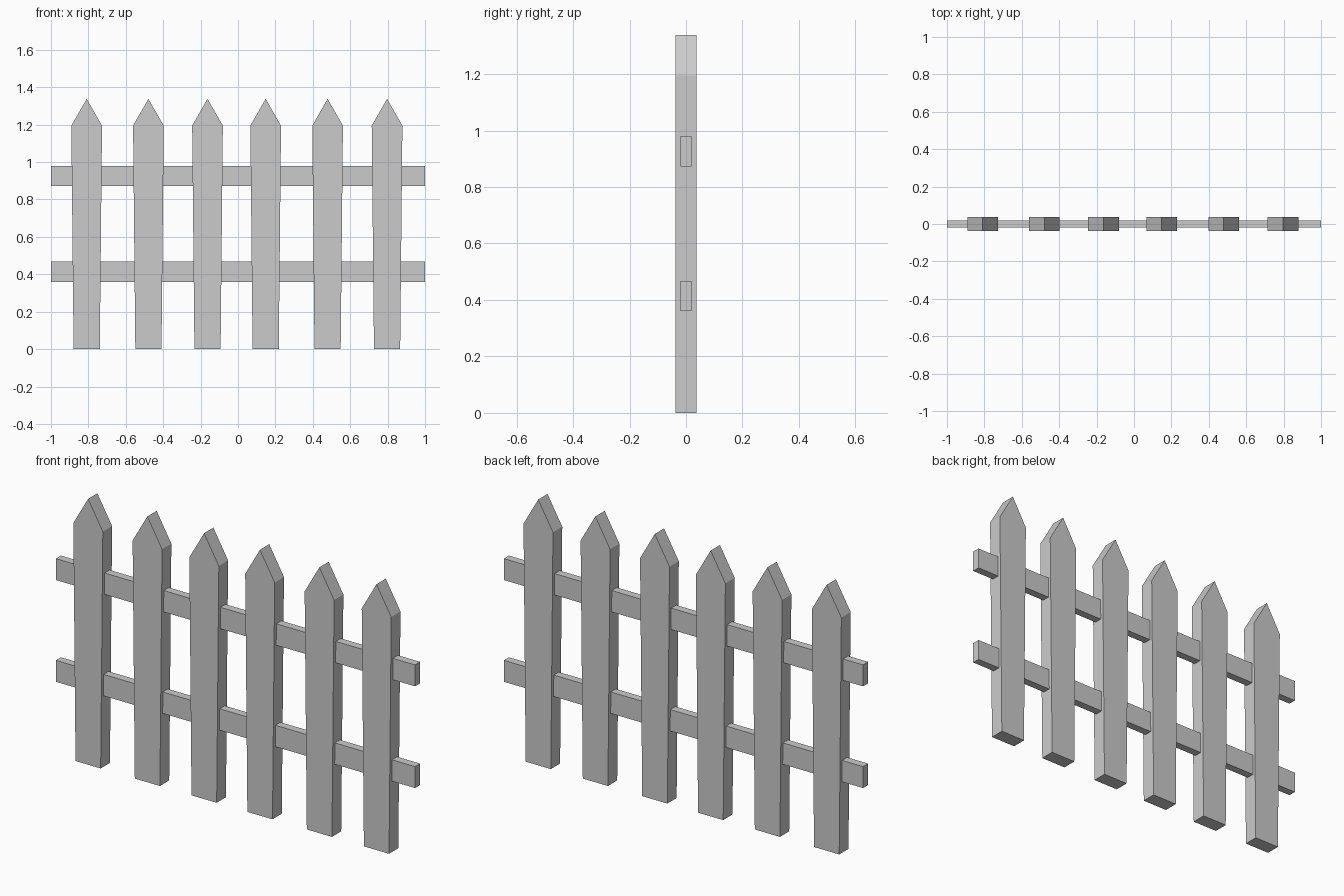
import bpy
import bmesh

if "Cube" in bpy.data.objects:
    bpy.data.objects.remove(bpy.data.objects["Cube"])


def prism(name, profile, depth):
    """Extrude an (x, z) outline symmetrically along y."""
    bm = bmesh.new()
    face = bm.faces.new([bm.verts.new((x, -depth / 2, z)) for x, z in profile])
    ext = bmesh.ops.extrude_face_region(bm, geom=[face])
    verts = [v for v in ext["geom"] if isinstance(v, bmesh.types.BMVert)]
    bmesh.ops.translate(bm, verts=verts, vec=(0, depth, 0))
    bmesh.ops.recalc_face_normals(bm, faces=bm.faces)
    mesh = bpy.data.meshes.new(name)
    bm.to_mesh(mesh)
    bm.free()
    obj = bpy.data.objects.new(name, mesh)
    bpy.context.collection.objects.link(obj)
    return obj


# Pickets: slightly wider at the shoulder, with a pointed top
BOTTOM, SHOULDER = 0.07, 0.082
picket = [(-BOTTOM, 0), (BOTTOM, 0), (SHOULDER, 1.195), (0, 1.338), (-SHOULDER, 1.195)]
for i, x in enumerate((-0.809, -0.479, -0.163, 0.148, 0.479, 0.797), 1):
    prism(f"picket_{i}", picket, 0.074).location.x = x

# Horizontal rails running through the pickets
for name, z0, z1 in (("lower_rail", 0.36, 0.468), ("upper_rail", 0.872, 0.98)):
    prism(name, [(-1, z0), (1, z0), (1, z1), (-1, z1)], 0.04)
